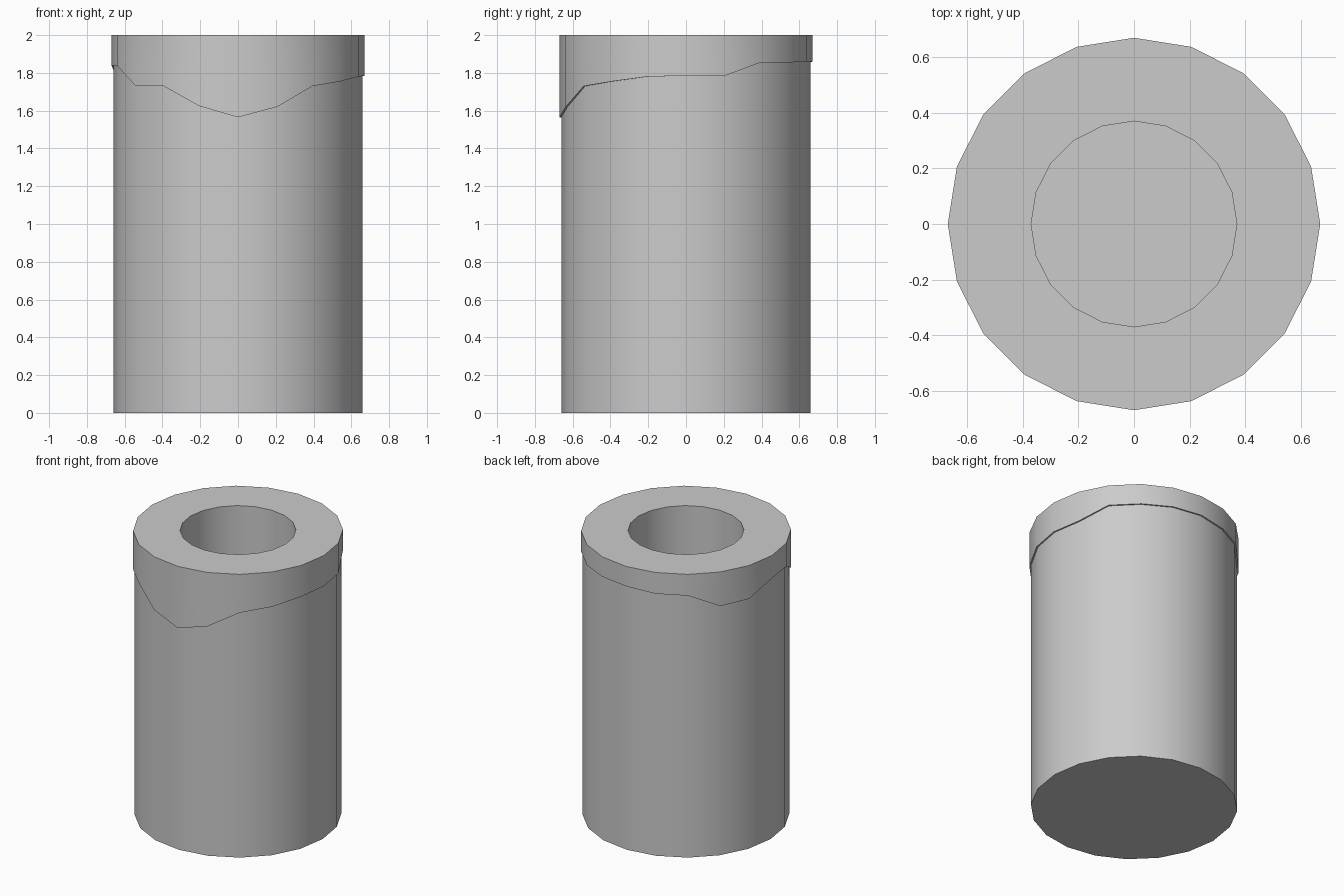
import bpy, bmesh, math

SIDES = 20

cube = bpy.data.objects.get("Cube")
if cube:
    bpy.data.objects.remove(cube, do_unlink=True)

# One plain grey for everything
grey = bpy.data.materials.new("plain_grey")
grey.use_nodes = True
colour = (0.6, 0.6, 0.6, 1)
grey.diffuse_color = colour
grey.node_tree.nodes["Principled BSDF"].inputs["Base Color"].default_value = colour


def turned(name, profile, close_start=False, close_end=False):
    """Turn (radius, height) pairs around z; a height may be one value per side."""
    bm = bmesh.new()
    rings = []
    for radius, height in profile:
        ring = []
        for i in range(SIDES):
            a = math.tau * i / SIDES
            z = height[i] if isinstance(height, list) else height
            ring.append(bm.verts.new((radius * math.cos(a), radius * math.sin(a), z)))
        rings.append(ring)
    for low, high in zip(rings, rings[1:]):
        for i in range(SIDES):
            j = (i + 1) % SIDES
            bm.faces.new((low[i], low[j], high[j], high[i]))
    if close_start:
        bm.faces.new(rings[0][::-1])
    if close_end:
        bm.faces.new(rings[-1])
    mesh = bpy.data.meshes.new(name)
    bm.to_mesh(mesh)
    bm.free()
    mesh.materials.append(grey)
    obj = bpy.data.objects.new(name, mesh)
    bpy.context.collection.objects.link(obj)
    bpy.ops.object.select_all(action='DESELECT')
    obj.select_set(True)
    bpy.context.view_layer.objects.active = obj
    bpy.ops.object.shade_smooth_by_angle(angle=math.radians(30))
    return obj


OUTER, HOLE, LIP = 0.66, 0.37, 1.94

# Hollow body: outer wall, upper edge, hole wall and floor
turned("body", [(OUTER, 0), (OUTER, LIP), (HOLE, LIP), (HOLE, 1.0)],
       close_start=True, close_end=True)

# Top layer with an uneven lower edge, counter-clockwise from +x
drip = [1.785, 1.785, 1.855, 1.855, 1.86, 1.86, 1.85, 1.85, 1.76, 1.765,
        1.84, 1.835, 1.73, 1.73, 1.625, 1.565, 1.62, 1.73, 1.755, 1.78]
turned("top_layer", [(OUTER - 0.005, drip), (OUTER + 0.01, drip),
                     (OUTER + 0.01, 2), (HOLE, 2), (HOLE, LIP)])
